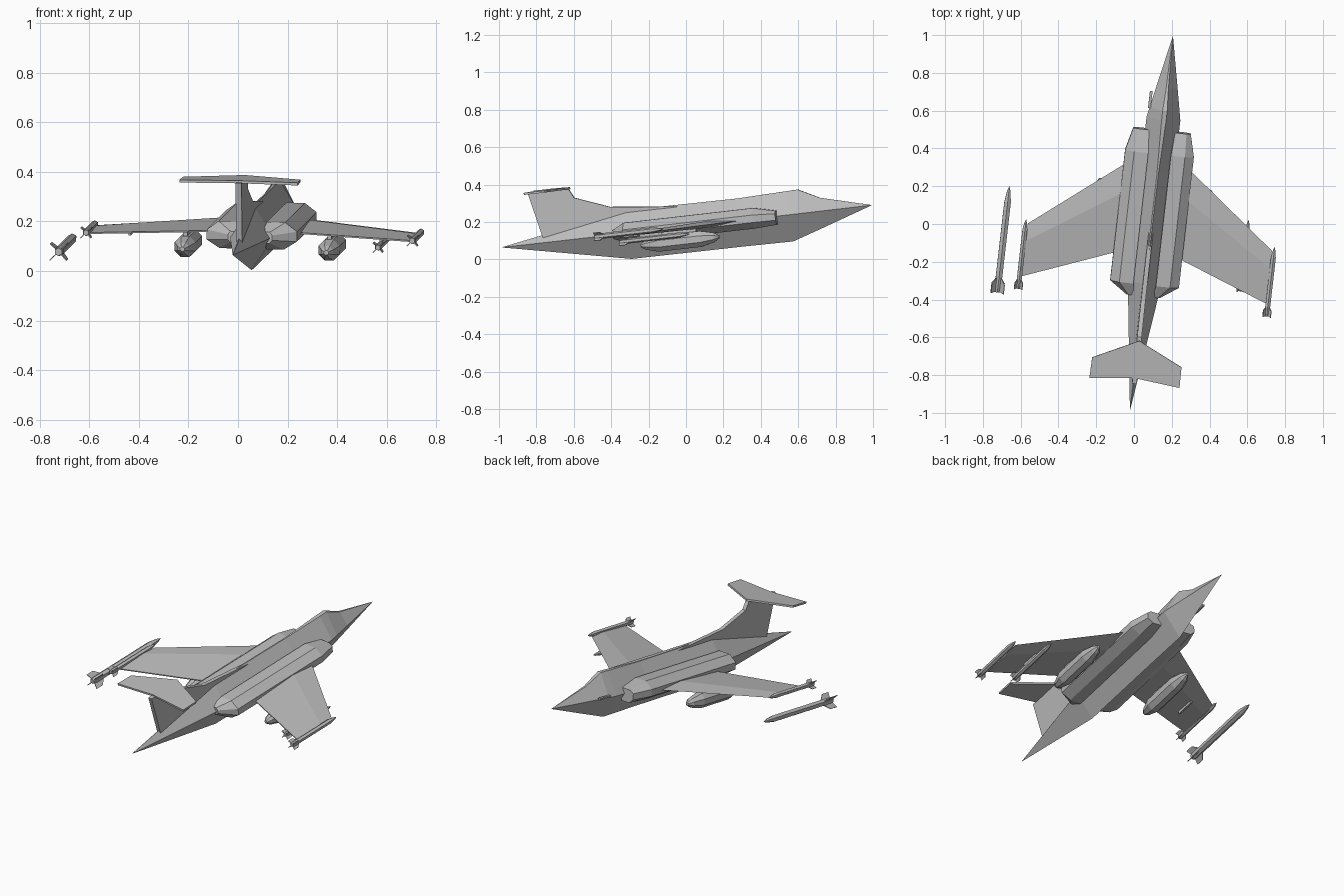
import bpy, bmesh
from math import sin, cos, pi
from mathutils import Matrix, Vector

cube = bpy.data.objects.get("Cube")
if cube:
    bpy.data.objects.remove(cube)

grey = bpy.data.materials.new("airframe grey")
grey.use_nodes = True
grey.diffuse_color = (0.5, 0.5, 0.5, 1)
grey.node_tree.nodes["Principled BSDF"].inputs["Base Color"].default_value = (0.5, 0.5, 0.5, 1)

# Flight attitude: nose towards +y, slightly yawed, pitched and rolled
forward = Vector((0.113, 0.985, 0.1125)).normalized()
side = Vector((0.9934, -0.112, -0.025))
side = (side - forward * side.dot(forward)).normalized()
up = side.cross(forward)
ATTITUDE = Matrix((side, forward, up)).transposed().to_4x4()
ATTITUDE.translation = (0.0925, 0.005, 0.1775)


def finish(name, bm):
    bmesh.ops.remove_doubles(bm, verts=bm.verts, dist=0.0002)
    bmesh.ops.recalc_face_normals(bm, faces=bm.faces)
    mesh = bpy.data.meshes.new(name)
    bm.to_mesh(mesh)
    bm.free()
    mesh.materials.append(grey)
    obj = bpy.data.objects.new(name, mesh)
    bpy.context.collection.objects.link(obj)
    obj.matrix_world = ATTITUDE
    return obj


def skin(bm, rings):
    """Join equal rings of points into a closed skin."""
    rows = [[bm.verts.new(p) for p in ring] for ring in rings]
    n = len(rows[0])
    for a, b in zip(rows, rows[1:]):
        for i in range(n):
            j = (i + 1) % n
            bm.faces.new((a[i], a[j], b[j], b[i]))
    bm.faces.new(rows[0])
    bm.faces.new(rows[-1])


def loft(name, rings):
    bm = bmesh.new()
    skin(bm, rings)
    return finish(name, bm)


def spindle(bm, x, z, stations, sides):
    skin(bm, [[(x + r * cos(2 * pi * (i + 0.5) / sides), y, z + r * sin(2 * pi * (i + 0.5) / sides))
               for i in range(sides)] for y, r in stations])


def box(bm, low, high):
    skin(bm, [[(x, y, z) for x, y in ((low[0], low[1]), (high[0], low[1]),
                                      (high[0], high[1]), (low[0], high[1]))]
              for z in (low[2], high[2])])


# Fuselage: diamond sections (y, half width, ridge half width, top, keel)
stations = [(-1, 0.001, 0.0005, 0.001, -0.001), (-0.315, 0.09, 0.003, 0.122, -0.14),
            (0.28, 0.09, 0.004, 0.117, -0.142), (0.56, 0.09, 0.012, 0.126, -0.145),
            (0.615, 0.079, 0.012, 0.128, -0.127), (0.73, 0.056, 0.006, 0.07, -0.09),
            (1, 0.001, 0.0005, 0.001, -0.001)]
loft("fuselage", [[(-w, y, 0), (-r, y, t), (r, y, t), (w, y, 0), (0, y, k)]
                  for y, w, r, t, k in stations])

# Tail fin with its dorsal fillet
outline = [(-0.04, 0.11), (-0.40, 0.15), (-0.585, 0.22), (-0.61, 0.272),
           (-0.83, 0.272), (-0.775, 0.02), (-0.3, 0.08)]
loft("tail_fin", [[(x, y, z) for y, z in outline] for x in (-0.012, 0.012)])

# High tailplane
plan = [(0, -0.60), (0.238, -0.715), (0.24, -0.825), (0, -0.80), (-0.24, -0.825), (-0.238, -0.715)]
loft("tailplane", [[(x, y, z) for x, y in plan] for z in (0.268, 0.279)])

# Small probe beside the nose
bm = bmesh.new()
box(bm, (-0.088, 0.61, 0.005), (-0.074, 0.70, 0.015))
finish("nose_probe", bm)


def missile(name, x, z, tail, nose, r, span):
    bm = bmesh.new()
    length = nose - tail
    spindle(bm, x, z, [(tail, r * 0.8), (tail + 0.04 * length, r), (nose - 0.15 * length, r),
                       (nose - 0.05 * length, r * 0.55), (nose, 0.001)], 6)
    # Crossed tail fins
    for k in range(4):
        c, s = cos(pi / 4 + k * pi / 2), sin(pi / 4 + k * pi / 2)
        fin = [(0, tail + 0.17 * length), (span, tail + 0.08 * length),
               (span, tail - 0.01 * length), (0, tail + 0.02 * length)]
        skin(bm, [[(x + d * c - t * s, y, z + d * s + t * c) for d, y in fin]
                  for t in (-0.002, 0.002)])
    finish(name, bm)


for s, label in ((-1, "right"), (1, "left")):
    # Hexagonal intake pod along the fuselage
    section = [(0.06, 0.058), (0.135, 0.058), (0.183, 0.022), (0.183, -0.018), (0.13, -0.052), (0.06, -0.052)]
    front = [(0.07, 0.03), (0.13, 0.03), (0.153, 0.015), (0.153, -0.02), (0.125, -0.045), (0.07, -0.045)]
    tail = [(0.05, 0.025), (0.08, 0.025), (0.09, 0.012), (0.09, -0.008), (0.08, -0.02), (0.05, -0.02)]
    loft(label + "_intake_pod", [[(s * x, y, z) for x, z in ring]
                                 for y, ring in ((-0.39, tail), (-0.325, section), (0.375, section), (0.495, front))])

    # Tapered wing with a faceted section (x, leading y, trailing y, half thickness)
    rings = []
    for x, lead, trail, t in ((0.08, 0.36, -0.15, 0.02), (0.18, 0.295, -0.178, 0.018), (0.65, -0.075, -0.358, 0.009)):
        crest = lead + 0.33 * (trail - lead)
        rings.append([(s * x, lead, 0), (s * x, crest, t), (s * x, trail, 0.002),
                      (s * x, trail, -0.004), (s * x, crest, -t)])
    loft(label + "_wing", rings)

    # Drop tank and its pylon
    bm = bmesh.new()
    spindle(bm, s * 0.292, -0.072, [(-0.225, 0.01), (-0.2, 0.026), (-0.13, 0.046), (0.1, 0.046),
                                    (0.17, 0.028), (0.2, 0.008)], 8)
    finish(label + "_drop_tank", bm)
    bm = bmesh.new()
    box(bm, (s * 0.292 - 0.008, -0.12, -0.04), (s * 0.292 + 0.008, 0.08, -0.005))
    box(bm, (s * 0.51 - 0.005, -0.2, -0.024), (s * 0.51 + 0.005, -0.08, -0.004))
    finish(label + "_pylons", bm)

    missile(label + "_tip_missile", s * 0.662, 0.008, -0.425, -0.055, 0.015, 0.03)

# One carried missile and one just released
missile("carried_missile", 0.51, -0.036, -0.312, 0.068, 0.014, 0.028)
missile("released_missile", -0.768, -0.068, -0.465, 0.103, 0.02, 0.048)
